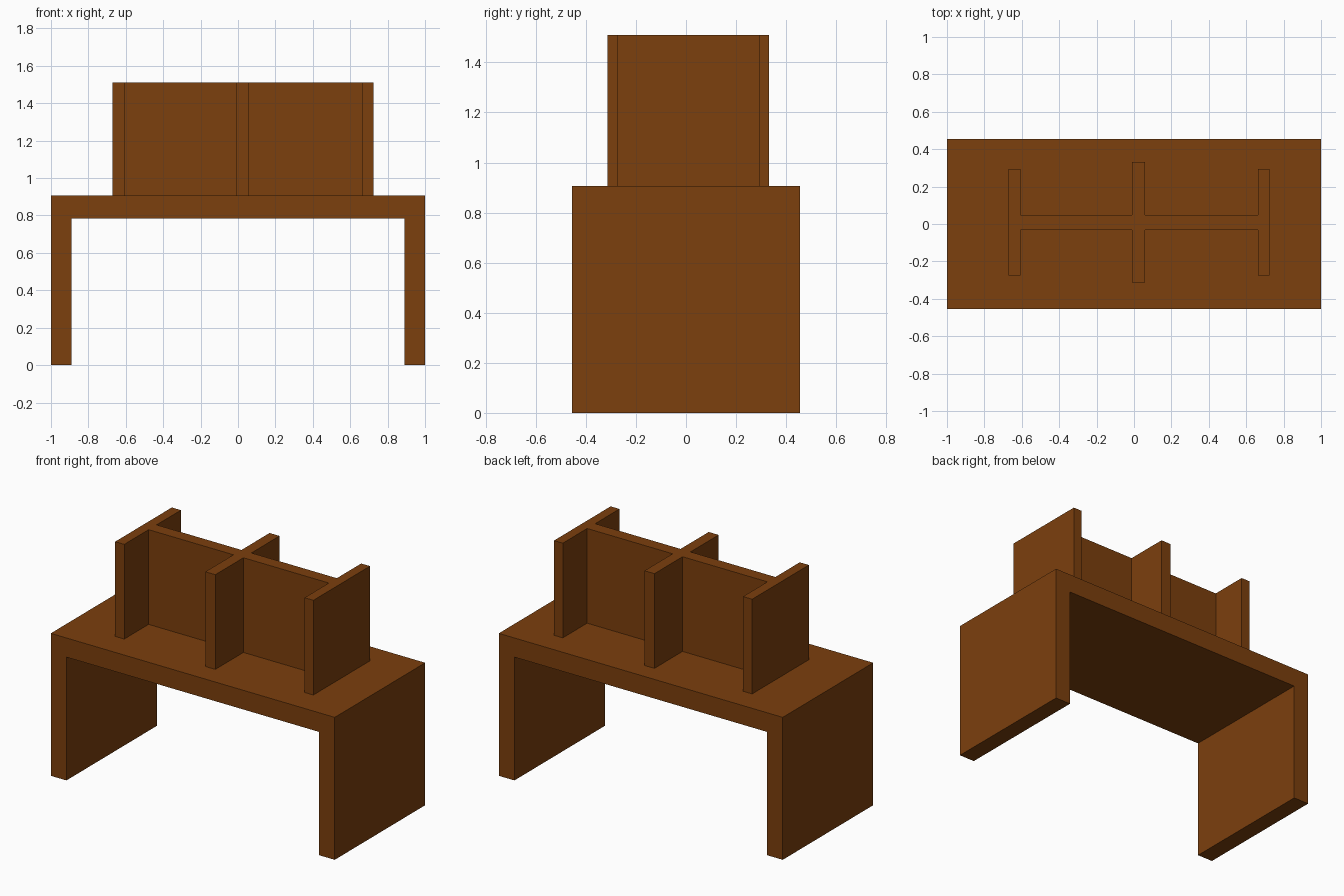
import bpy, bmesh
from mathutils import Vector

if "Cube" in bpy.data.objects:
    bpy.data.objects.remove(bpy.data.objects["Cube"])

wood = bpy.data.materials.new("brown_wood")
wood.diffuse_color = (0.2, 0.05, 0.004, 1)
wood.use_nodes = True
wood.node_tree.nodes["Principled BSDF"].inputs["Base Color"].default_value = wood.diffuse_color


def extrude_profile(name, points, direction):
    """Fill a closed 3D outline and extrude it along direction."""
    bm = bmesh.new()
    face = bm.faces.new([bm.verts.new(p) for p in points])
    ext = bmesh.ops.extrude_face_region(bm, geom=[face], use_keep_orig=True)
    moved = [v for v in ext["geom"] if isinstance(v, bmesh.types.BMVert)]
    bmesh.ops.translate(bm, verts=moved, vec=Vector(direction))
    bmesh.ops.recalc_face_normals(bm, faces=bm.faces[:])
    mesh = bpy.data.meshes.new(name)
    bm.to_mesh(mesh)
    bm.free()
    mesh.materials.append(wood)
    obj = bpy.data.objects.new(name, mesh)
    bpy.context.collection.objects.link(obj)
    return obj


# Desk: table top with two panel legs, one U-shaped profile
DEPTH, TOP = 0.455, 0.907
half = [(0.89, 0.785), (0.89, 0), (1, 0), (1, TOP)]
outline = half + [(-x, z) for x, z in reversed(half)]
extrude_profile("desk", [(x, -DEPTH, z) for x, z in outline], (0, 2 * DEPTH, 0))

# Partition: long spine with three cross dividers, mirrored about its centre line
MID, SPINE = 0.009, 0.04
dividers = [(-0.672, -0.608, 0.285), (-0.01, 0.06, 0.323), (0.662, 0.724, 0.285)]
side = []
for i, (x0, x1, reach) in enumerate(dividers):
    if i > 0:
        side.append((x0, SPINE))
    side += [(x0, reach), (x1, reach)]
    if i < len(dividers) - 1:
        side.append((x1, SPINE))
outline = side + [(x, -y) for x, y in reversed(side)]
extrude_profile("partition", [(x, MID + y, TOP) for x, y in outline], (0, 0, 1.51 - TOP))
